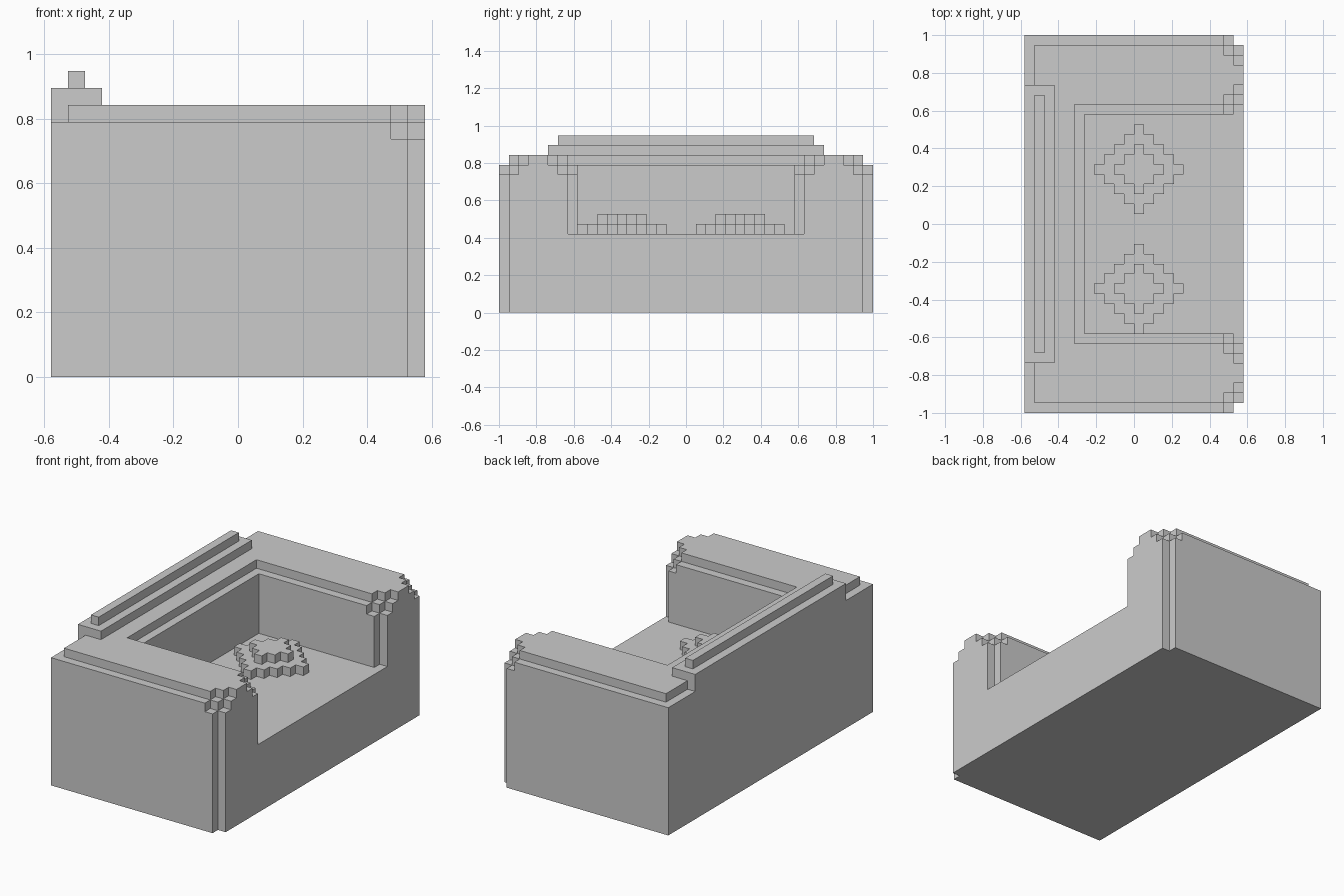
import bpy, bmesh

if "Cube" in bpy.data.objects:
    bpy.data.objects.remove(bpy.data.objects["Cube"])

U = 2 / 38                      # edge of one block; the model is 22 x 38 x 18 blocks
NX, NY = 22, 38


def block(x0, x1, y0, y1, z0, z1):
    return {(x, y, z) for x in range(x0, x1) for y in range(y0, y1) for z in range(z0, z1)}


def mirror_y(cells):
    return {(x, NY - 1 - y, z) for x, y, z in cells}


def diamond(cx, cy, z, r):
    return {(x, y, z) for x in range(cx - r, cx + r + 1) for y in range(cy - r, cy + r + 1)
            if abs(x - cx) + abs(y - cy) <= r}


def rounded_arm():
    # Arm with stepped long edges, front edges and front top corners
    cells = set()
    for x, y, z in block(0, NX, 0, 8, 8, 16):
        a, b, c = NX - 1 - x, min(y, 7 - y), 15 - z
        edge = b == 0 and (a == 0 or c == 0)
        corner = b > 0 and a + b + c <= 2 and (a, b, c) != (0, 0, 0)
        low_corner = b == 0 and a + c <= 2
        back_step = x == 0 and z == 15
        if not (edge or corner or low_corner or back_step):
            cells.add((x, y, z))
    return cells


# Parts as sets of blocks
arm = rounded_arm()
back = block(0, 6, 8, 30, 8, 15) | block(0, 5, 7, 31, 15, 16)
rail = block(0, 1, 5, 33, 15, 16) | block(0, 3, 5, 33, 16, 17) | block(1, 2, 6, 32, 17, 18)
# Inner top step of each arm only runs beside the opening
arm -= back
parts = {
    "seat_base": block(0, 21, 0, 38, 0, 8) | block(21, 22, 1, 37, 0, 8),
    "right_arm": arm,
    "left_arm": mirror_y(arm),
    "backrest": back,
    "back_rail": rail - back,
    "seat_mound_a": diamond(11, 12, 8, 4) | diamond(11, 12, 9, 2),
    "seat_mound_b": diamond(11, 24, 8, 4) | diamond(11, 24, 9, 2),
}
solid = set().union(*parts.values())


def build(name, cells):
    # Skin only the outward faces of a part, then merge flat areas
    bm = bmesh.new()
    verts = {}

    def vert(p):
        if p not in verts:
            verts[p] = bm.verts.new(((p[0] - NX / 2) * U, (p[1] - NY / 2) * U, p[2] * U))
        return verts[p]

    for cell in sorted(cells):
        for axis in range(3):
            for side in (0, 1):
                near = list(cell)
                near[axis] += 2 * side - 1
                if tuple(near) in solid:
                    continue
                ring = []
                for s, t in ((0, 0), (1, 0), (1, 1), (0, 1)):
                    p = list(cell)
                    p[axis] += side
                    p[(axis + 1) % 3] += s
                    p[(axis + 2) % 3] += t
                    ring.append(vert(tuple(p)))
                bm.faces.new(ring if side else ring[::-1])
    bmesh.ops.dissolve_limit(bm, angle_limit=0.01, verts=bm.verts, edges=bm.edges)
    mesh = bpy.data.meshes.new(name)
    bm.to_mesh(mesh)
    bm.free()
    bpy.context.collection.objects.link(bpy.data.objects.new(name, mesh))


for part_name, part_cells in parts.items():
    build(part_name, part_cells)
